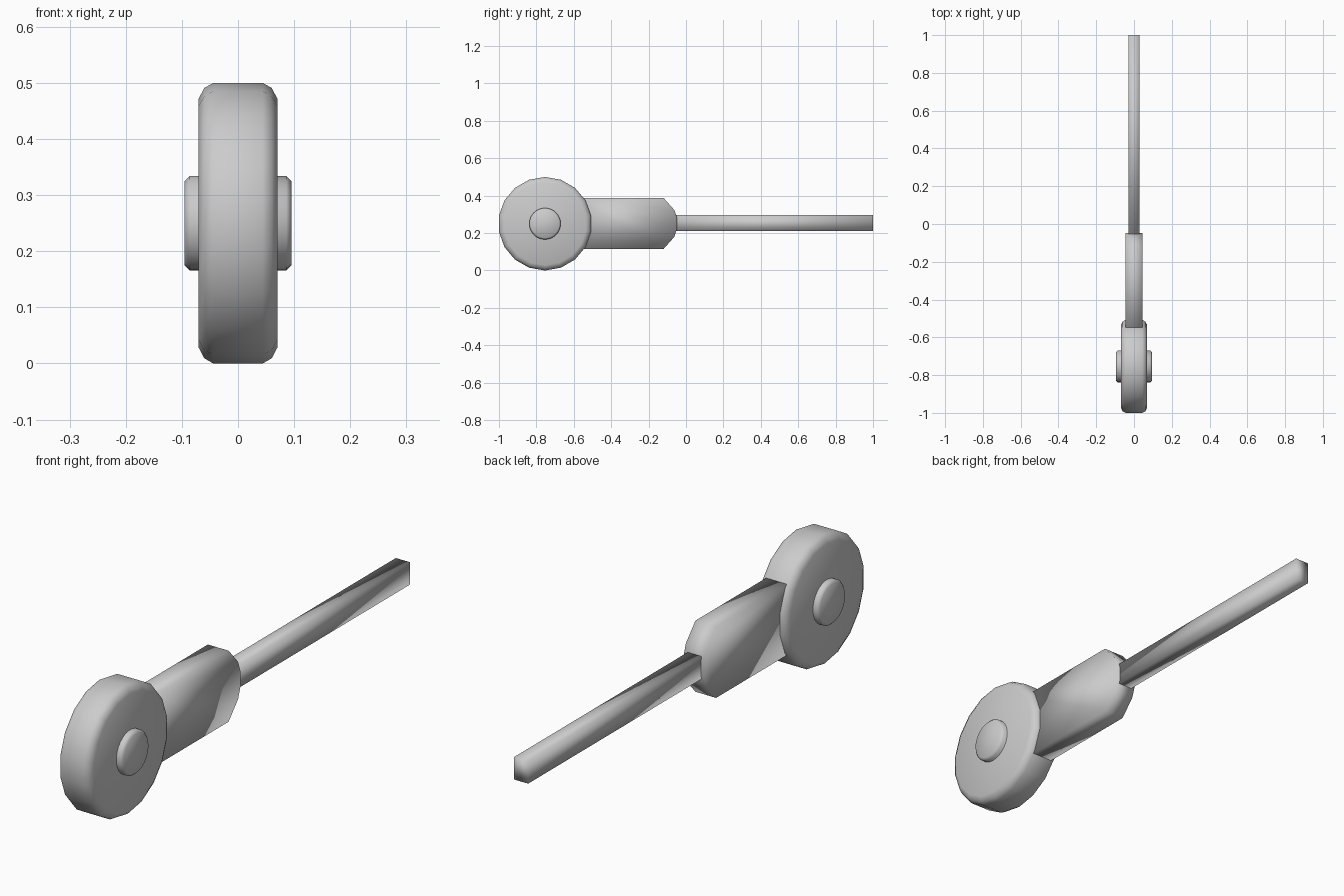
import bpy, bmesh
from math import sin, cos, pi, radians

if "Cube" in bpy.data.objects:
    bpy.data.objects.remove(bpy.data.objects["Cube"])

WHEEL_Y, WHEEL_Z = -0.754, 0.252


def finish(name, bm, angle=None):
    bmesh.ops.recalc_face_normals(bm, faces=bm.faces)
    me = bpy.data.meshes.new(name)
    bm.to_mesh(me)
    bm.free()
    ob = bpy.data.objects.new(name, me)
    bpy.context.collection.objects.link(ob)
    for p in me.polygons:
        p.use_smooth = True
    if angle:
        bpy.ops.object.select_all(action='DESELECT')
        ob.select_set(True)
        bpy.context.view_layer.objects.active = ob
        bpy.ops.object.shade_smooth_by_angle(angle=radians(angle))
    return ob


def disc(name, half_profile, sides):
    """Turned part around the x axis, mirrored from a half profile of (x, radius)."""
    profile = half_profile + [(-x, r) for x, r in reversed(half_profile)]
    bm = bmesh.new()
    rings = []
    for x, r in profile:
        rings.append([bm.verts.new((x, WHEEL_Y + r * cos(pi / 2 + 2 * pi * i / sides),
                                    WHEEL_Z + r * sin(pi / 2 + 2 * pi * i / sides)))
                      for i in range(sides)])
    for a, b in zip(rings, rings[1:]):
        for i in range(sides):
            j = (i + 1) % sides
            bm.faces.new((a[i], a[j], b[j], b[i]))
    bm.faces.new(rings[0])
    bm.faces.new(rings[-1])
    return finish(name, bm, 60)


def slab(name, outline, half_width):
    """Side outline of (y, z) points extruded across x."""
    bm = bmesh.new()
    face = bm.faces.new([bm.verts.new((-half_width, y, z)) for y, z in outline])
    ext = bmesh.ops.extrude_face_region(bm, geom=[face])
    verts = [v for v in ext['geom'] if isinstance(v, bmesh.types.BMVert)]
    bmesh.ops.translate(bm, verts=verts, vec=(2 * half_width, 0, 0))
    return finish(name, bm)


# Wheel-shaped head with a rounded rim
disc("round_head", [(0.07, 0.222), (0.06, 0.241), (0.044, 0.25)], 18)

# Pivot hub poking out on both sides
disc("pivot_hub", [(0.095, 0.075), (0.086, 0.084)], 32)

# Flat neck with chamfered end
slab("neck", [(-0.6, 0.117), (-0.12, 0.117), (-0.062, 0.182), (-0.048, 0.225),
              (-0.048, 0.283), (-0.062, 0.325), (-0.12, 0.39), (-0.6, 0.39)], 0.044)

# Long rectangular rod
slab("rod", [(-0.1, 0.212), (1.0, 0.212), (1.0, 0.298), (-0.1, 0.298)], 0.03)

# Rest on the ground
for ob in bpy.context.collection.objects:
    ob.location.z -= 0.002
